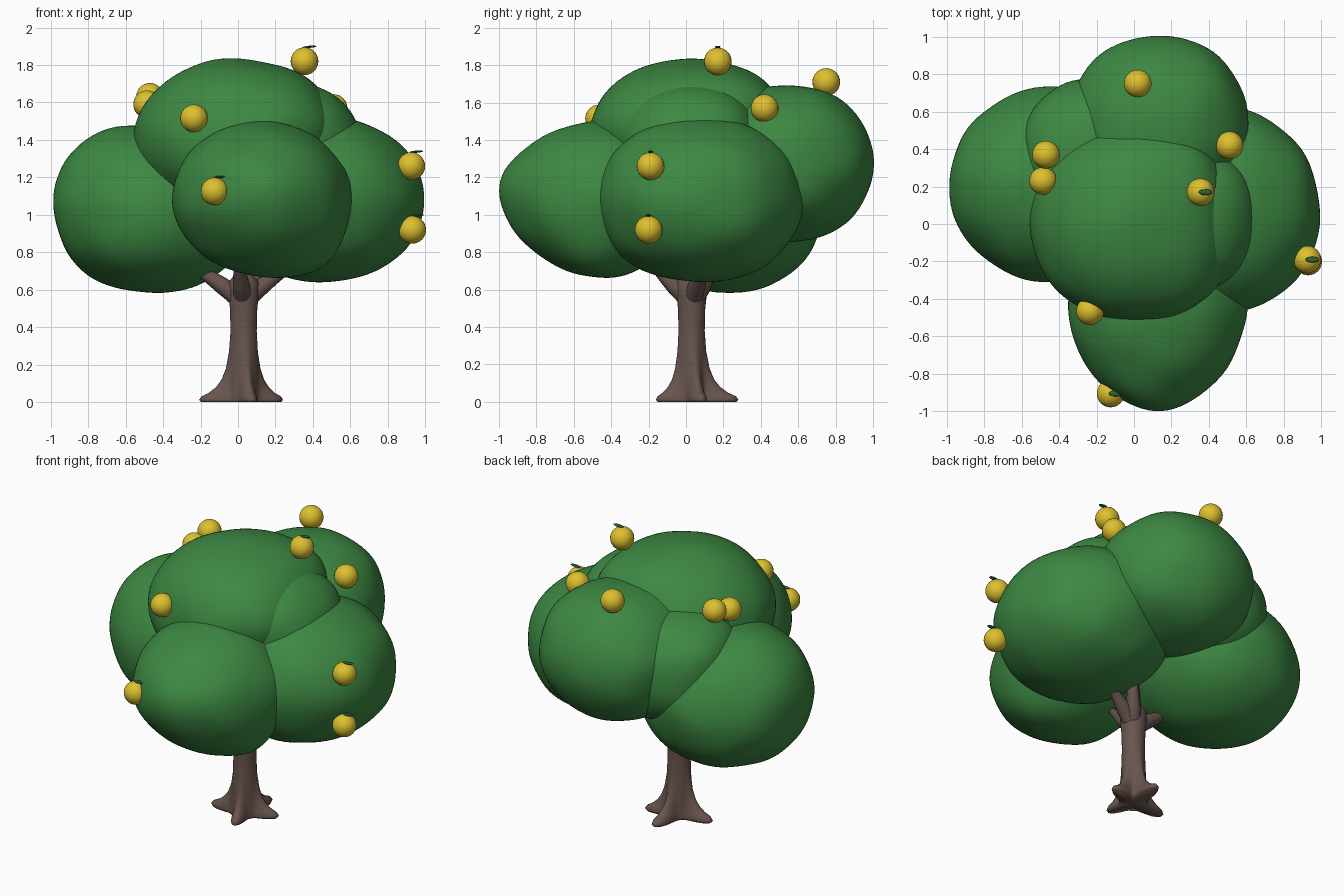
import bpy, bmesh, math
from mathutils import Vector, noise

if "Cube" in bpy.data.objects:
    bpy.data.objects.remove(bpy.data.objects["Cube"])


def material(name, rgb):
    m = bpy.data.materials.new(name)
    m.use_nodes = True
    m.diffuse_color = (*rgb, 1)
    m.node_tree.nodes["Principled BSDF"].inputs["Base Color"].default_value = (*rgb, 1)
    return m


FOLIAGE = material("foliage green", (0.046, 0.245, 0.055))
BARK = material("bark brown", (0.14, 0.09, 0.076))
FRUIT = material("fruit yellow", (0.73, 0.53, 0.028))
LEAF = material("leaf dark green", (0.02, 0.13, 0.04))


def add_mesh(name, bm, mat):
    mesh = bpy.data.meshes.new(name)
    for f in bm.faces:
        f.smooth = True
    bm.to_mesh(mesh)
    bm.free()
    mesh.materials.append(mat)
    ob = bpy.data.objects.new(name, mesh)
    bpy.context.collection.objects.link(ob)
    return ob


def foliage(name, centre, radii, power, *tips):
    """Lumpy superellipsoid, drawn out a little towards each tip direction."""
    bm = bmesh.new()
    bmesh.ops.create_icosphere(bm, subdivisions=5, radius=1)
    centre = Vector(centre)
    for v in bm.verts:
        d = v.co.normalized()
        size = sum(abs(a) ** power for a in d) ** (-1 / power)
        size *= 1 + 0.025 * noise.noise(d * 2 + centre * 5)
        v.co = centre + Vector(a * r * size for a, r in zip(d, radii))
        for tip in map(Vector, tips):
            v.co += tip * max(0, d.dot(tip.normalized())) ** 4
    add_mesh(name, bm, FOLIAGE)


# Canopy
foliage("right_foliage", (-0.45, 0.21, 1.02), (0.53, 0.52, 0.44), 2.05, (-0.03, 0, 0.04))
foliage("front_foliage", (0.125, -0.46, 1.09), (0.475, 0.47, 0.41), 2.0,
        (0, -0.07, 0.01), (0.03, 0, -0.04))
foliage("left_foliage", (0.46, 0.075, 1.08), (0.52, 0.545, 0.44), 2.15, (0.01, 0, 0))
foliage("back_foliage", (0.13, 0.53, 1.275), (0.48, 0.46, 0.42), 2.15, (0, 0.01, 0))
foliage("top_foliage", (-0.03, 0.01, 1.40), (0.525, 0.525, 0.43), 2.0,
        (0.05, 0.05, 0.04), (0.05, -0.04, 0.02))
foliage("upper_left_foliage", (0.23, 0.03, 1.32), (0.42, 0.40, 0.385), 2.4, (0.01, 0, 0))
foliage("upper_right_foliage", (-0.19, 0.39, 1.23), (0.39, 0.39, 0.36), 2.3, (-0.03, 0, 0.02))


# Trunk spreading into four roots, lofted ring by ring
TX, TY = 0.03, 0.03
root_tips = [(-0.21, 0.02), (0.08, -0.16), (0.24, 0.09), (0.05, 0.28)]
roots = [(math.atan2(y - TY, x - TX), math.hypot(x - TX, y - TY)) for x, y in root_tips]
# height, trunk radius, share of the root length
rings = [(0.0, 0.085, 0.93), (0.012, 0.085, 1), (0.03, 0.085, 0.92), (0.05, 0.083, 0.66),
         (0.08, 0.082, 0.42), (0.12, 0.08, 0.24), (0.18, 0.077, 0.11), (0.27, 0.073, 0.03),
         (0.38, 0.07, 0), (0.50, 0.073, 0), (0.58, 0.082, 0), (0.64, 0.08, 0), (0.68, 0.05, 0)]
SIDES = 80
bm = bmesh.new()
loops = []
for z, radius, share in rings:
    loop = []
    for k in range(SIDES):
        a = math.tau * k / SIDES
        r = radius
        for angle, length in roots:
            gap = math.remainder(a - angle, math.tau)
            r += (length - radius) * share * math.exp(-(gap / 0.33) ** 2)
        loop.append(bm.verts.new((TX + r * math.cos(a), TY + r * math.sin(a), z)))
    loops.append(loop)
for low, high in zip(loops, loops[1:]):
    for k in range(SIDES):
        n = (k + 1) % SIDES
        bm.faces.new((low[k], low[n], high[n], high[k]))
# Caps fan out from a centre point
for loop, z in ((loops[0][::-1], 0.004), (loops[-1], 0.69)):
    hub = bm.verts.new((TX, TY, z))
    for k in range(SIDES):
        bm.faces.new((loop[k], loop[(k + 1) % SIDES], hub))
add_mesh("trunk", bm, BARK)

# Branches: tapered round limbs from the top of the trunk
branch_ends = [(-0.25, 0.04, 0.73), (0.28, 0.10, 0.72), (0.0, -0.20, 0.76),
               (0.01, 0.02, 0.92), (0.16, 0.18, 0.86)]
cu = bpy.data.curves.new("branches", "CURVE")
cu.dimensions = "3D"
cu.bevel_depth = 1
cu.bevel_resolution = 6
cu.use_fill_caps = True
for x, y, z in branch_ends:
    s = cu.splines.new("BEZIER")
    s.bezier_points.add(2)
    path = [(TX, TY, 0.53), (TX + (x - TX) * 0.4, TY + (y - TY) * 0.4, 0.62), (x, y, z)]
    for p, co, r in zip(s.bezier_points, path, (0.05, 0.046, 0.022)):
        p.co = co
        p.radius = r
        p.handle_left_type = p.handle_right_type = "AUTO"
cu.materials.append(BARK)
bpy.context.collection.objects.link(bpy.data.objects.new("branches", cu))

# Fruit, some with a leaf on top
R = 0.074
fruits = [(0.355, 0.17, 1.82, True), (0.02, 0.75, 1.71, False), (0.51, 0.42, 1.57, False),
          (-0.47, 0.37, 1.63, False), (-0.485, 0.23, 1.59, False), (-0.235, -0.465, 1.515, False),
          (-0.125, -0.905, 1.125, True), (0.925, -0.19, 1.26, True), (0.93, -0.2, 0.92, True)]
for i, (x, y, z, leafy) in enumerate(fruits, 1):
    bm = bmesh.new()
    bmesh.ops.create_uvsphere(bm, u_segments=24, v_segments=16, radius=R)
    add_mesh(f"fruit_{i}", bm, FRUIT).location = (x, y, z)
    if leafy:
        bm = bmesh.new()
        bmesh.ops.create_uvsphere(bm, u_segments=12, v_segments=6, radius=1)
        bmesh.ops.scale(bm, verts=bm.verts, vec=(0.037, 0.016, 0.006))
        leaf = add_mesh(f"leaf_{i}", bm, LEAF)
        leaf.location = (x + 0.027, y, z + R + 0.003)
        leaf.rotation_euler.y = math.radians(-4)
